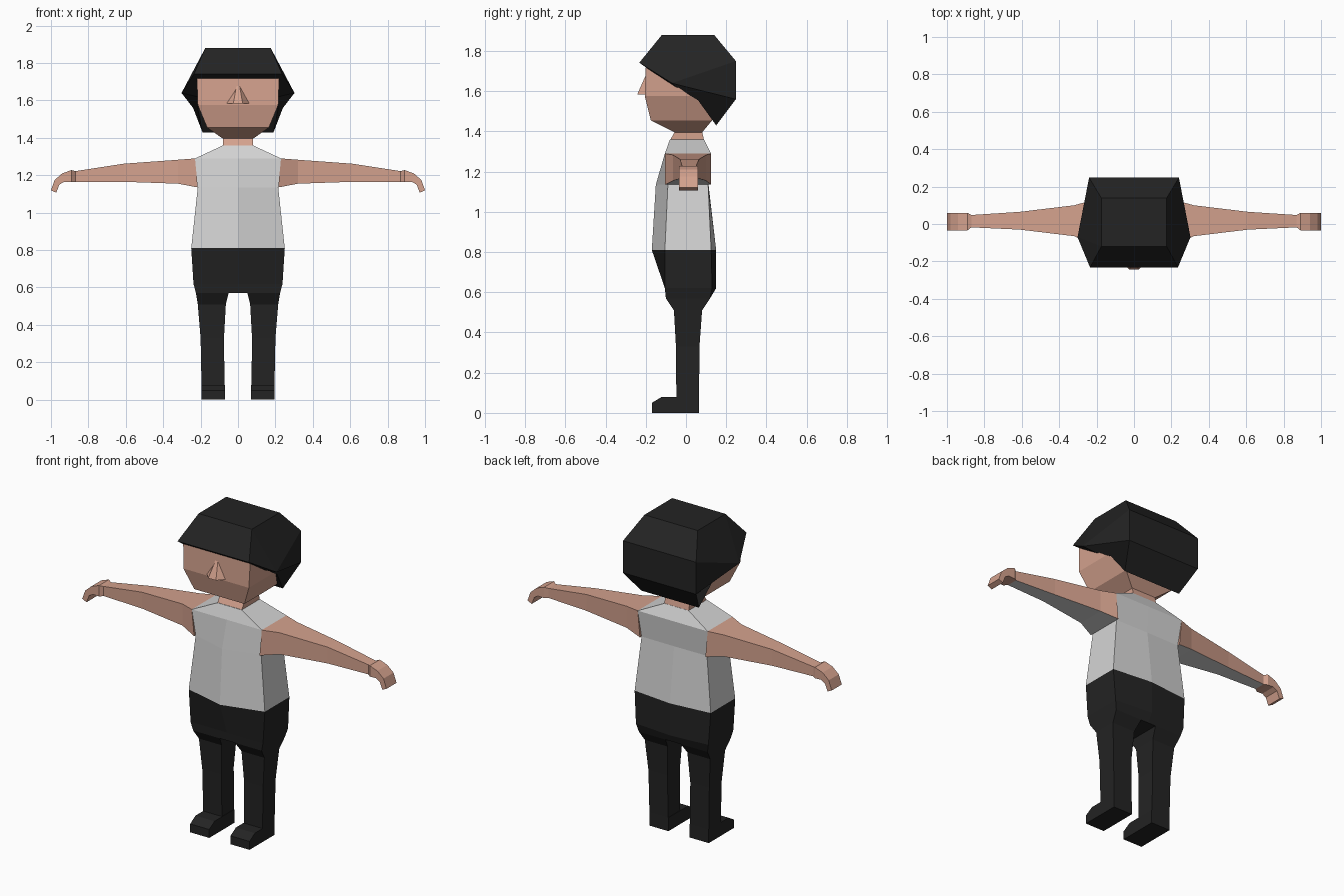
import bpy, bmesh

if "Cube" in bpy.data.objects:
    bpy.data.objects.remove(bpy.data.objects["Cube"])


def material(name, r, g, b):
    m = bpy.data.materials.new(name)
    m.diffuse_color = (r, g, b, 1)
    m.use_nodes = True
    m.node_tree.nodes["Principled BSDF"].inputs["Base Color"].default_value = m.diffuse_color
    return m


skin = material("skin", 0.66, 0.36, 0.27)
shirt_grey = material("shirt grey", 0.66, 0.66, 0.66)
black = material("black", 0.017, 0.017, 0.017)


def finish(name, bm, mats, mirror=False):
    bmesh.ops.recalc_face_normals(bm, faces=bm.faces[:])
    me = bpy.data.meshes.new(name)
    bm.to_mesh(me)
    bm.free()
    for m in mats:
        me.materials.append(m)
    ob = bpy.data.objects.new(name, me)
    bpy.context.collection.objects.link(ob)
    if mirror:
        ob.modifiers.new("mirror", 'MIRROR').use_mirror_merge = False
    return ob


def loft(name, rings, mats, mirror=False):
    """Skin a stack of equal-sized point rings and cap both ends."""
    bm = bmesh.new()
    vs = [[bm.verts.new(p) for p in ring] for ring in rings]
    n = len(vs[0])
    for a, b in zip(vs, vs[1:]):
        for i in range(n):
            j = (i + 1) % n
            bm.faces.new((a[i], a[j], b[j], b[i]))
    bm.faces.new(vs[0])
    bm.faces.new(vs[-1])
    return finish(name, bm, mats, mirror)


def rect(z, x0, x1, y0, y1):
    return [(x0, y0, z), (x1, y0, z), (x1, y1, z), (x0, y1, z)]


def body(z, w, front_mid, front, back_mid, back):
    return [(0, front_mid, z), (w, front, z), (w, back, z),
            (0, back_mid, z), (-w, back, z), (-w, front, z)]


def limb(xt, zt, xb, zb, y0, y1):
    return [(xt, y0, zt), (xt, y1, zt), (xb, y1, zb), (xb, y0, zb)]


# Shirt
loft("shirt", [body(1.36, .08, -.08, -.08, .09, .09),
               body(1.29, .23, -.105, -.105, .125, .125),
               body(1.135, .215, -.15, -.09, .112, .11),
               body(.81, .25, -.17, -.105, .15, .125)], [shirt_grey])

# Trousers: hips and legs
loft("hips", [body(.81, .25, -.17, -.105, .15, .125),
              body(.62, .238, -.105, -.105, .15, .13),
              body(.57, .225, -.10, -.10, .12, .12)], [black])
loft("legs", [rect(.57, .05, .225, -.10, .12),
              rect(.51, .065, .215, -.06, .08),
              rect(.33, .075, .20, -.05, .067),
              rect(.08, .072, .195, -.048, .065)], [black], True)

# Shoes: side profile extruded across
side = [(-.17, 0), (.065, 0), (.065, .08), (-.12, .08), (-.17, .05)]
loft("shoes", [[(x, y, z) for y, z in side] for x in (.07, .195)], [black], True)

# Arms, with the underside in the shirt colour
arms = loft("arms", [limb(.23, 1.29, .215, 1.135, -.105, .125),
                     limb(.32, 1.283, .32, 1.155, -.065, .10),
                     limb(.61, 1.262, .61, 1.165, -.03, .065),
                     limb(.87, 1.222, .87, 1.165, -.018, .048)],
            [skin, shirt_grey], True)
for f in arms.data.polygons:
    f.material_index = 1 if f.normal.z < -.7 else 0

# Hands curling down
loft("hands", [limb(.87, 1.222, .87, 1.165, -.018, .048),
               limb(.89, 1.228, .89, 1.163, -.034, .06),
               limb(.94, 1.21, .93, 1.165, -.034, .06),
               limb(.98, 1.175, .955, 1.15, -.034, .06),
               limb(1.0, 1.12, .972, 1.107, -.034, .06)], [skin], True)

# Neck and head
loft("neck", [rect(1.355, -.08, .08, -.08, .09),
              rect(1.40, -.08, .08, -.055, .08)], [skin])
loft("head", [rect(1.395, -.08, .08, -.055, .08),
              rect(1.455, -.165, .165, -.175, .13),
              rect(1.575, -.215, .215, -.205, .20),
              rect(1.72, -.22, .22, -.20, .20),
              rect(1.82, -.16, .16, -.12, .14)], [skin])

# Nose
loft("nose", [[(-.008, -.20, 1.68), (.008, -.20, 1.68), (.008, -.19, 1.68), (-.008, -.19, 1.68)],
              [(-.025, -.243, 1.583), (.025, -.243, 1.583), (.065, -.20, 1.583), (-.065, -.20, 1.583)]],
     [skin])

# Hair: right-hand corner points, mirrored to both sides
pts = {'T': (.175, -.12, 1.88), 'U': (.175, .14, 1.88),   # crown
       'F': (.235, -.232, 1.742), 'S': (.302, -.07, 1.64),  # fringe, side tip
       'B': (.24, .248, 1.75), 'C': (.24, .248, 1.56),    # back
       'D': (.19, .15, 1.43), 'E': (.215, .06, 1.555),    # nape
       'f': (.22, -.195, 1.715), 's': (.215, -.05, 1.62)}  # inner rim
bm = bmesh.new()
v = {(k, s): bm.verts.new((s * x, y, z)) for k, (x, y, z) in pts.items() for s in (1, -1)}
for s in (1, -1):
    for face in ("TFS", "TSBU", "SCB", "FfsS", "SsEDC"):
        bm.faces.new([v[k, s] for k in face])
loop = "UTFfsEDCB"  # strips running across from side to side
for a, b in zip(loop, loop[1:] + loop[0]):
    bm.faces.new((v[a, 1], v[b, 1], v[b, -1], v[a, -1]))
finish("hair", bm, [black])
